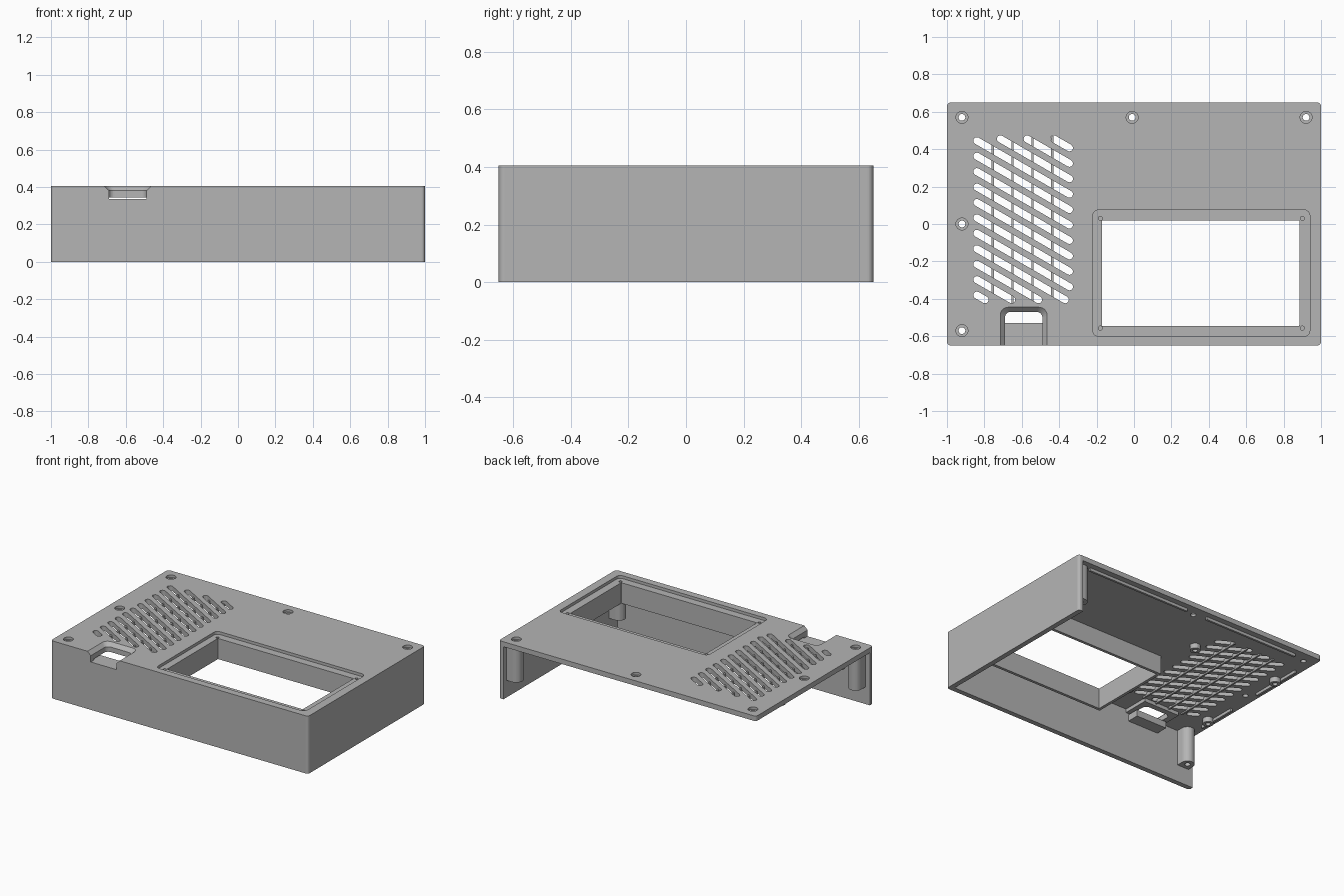
import bpy, math
from mathutils import Vector

old = bpy.data.objects.get("Cube")
if old:
    bpy.data.objects.remove(old, do_unlink=True)

grey = bpy.data.materials.new("plain grey")
grey.use_nodes = True
grey.diffuse_color = (0.46, 0.46, 0.46, 1)
grey.node_tree.nodes["Principled BSDF"].inputs["Base Color"].default_value = (0.46, 0.46, 0.46, 1)


def loft(name, low, high, z0, z1):
    """Solid between two outlines with the same number of points."""
    n = len(low)
    verts = [(x, y, z0) for x, y in low] + [(x, y, z1) for x, y in high]
    faces = [list(range(n))[::-1], list(range(n, 2 * n))]
    faces += [(i, (i + 1) % n, n + (i + 1) % n, n + i) for i in range(n)]
    mesh = bpy.data.meshes.new(name)
    mesh.from_pydata(verts, [], faces)
    mesh.materials.append(grey)
    obj = bpy.data.objects.new(name, mesh)
    bpy.context.collection.objects.link(obj)
    return obj


def outline(x0, x1, y0, y1, r=0.0, steps=6):
    """Rectangle outline with optional rounded corners."""
    if r == 0:
        return [(x0, y0), (x1, y0), (x1, y1), (x0, y1)]
    pts = []
    centres = [(x1 - r, y1 - r), (x0 + r, y1 - r), (x0 + r, y0 + r), (x1 - r, y0 + r)]
    for q, (cx, cy) in enumerate(centres):
        for i in range(steps + 1):
            a = math.pi / 2 * (q + i / steps)
            pts.append((cx + r * math.cos(a), cy + r * math.sin(a)))
    return pts


def block(name, x0, x1, y0, y1, z0, z1, r=0.0):
    pts = outline(x0, x1, y0, y1, r)
    return loft(name, pts, pts, z0, z1)


def cylinder(name, x, y, r, z0, z1, n=32):
    pts = [(x + r * math.cos(math.tau * i / n), y + r * math.sin(math.tau * i / n)) for i in range(n)]
    return loft(name, pts, pts, z0, z1)


def pill(name, a, b, r, z0, z1, steps=6):
    """Slot-shaped solid from point a to point b."""
    a, b = Vector(a), Vector(b)
    d = b - a
    ang = math.atan2(d.y, d.x)
    pts = []
    for c, start in ((b, ang - math.pi / 2), (a, ang + math.pi / 2)):
        for i in range(steps + 1):
            t = start + math.pi * i / steps
            pts.append((c.x + r * math.cos(t), c.y + r * math.sin(t)))
    return loft(name, pts, pts, z0, z1)


def combine(obj, tools, operation="DIFFERENCE"):
    """Apply booleans in turn and remove the tools."""
    for tool in tools:
        mod = obj.modifiers.new("cut", "BOOLEAN")
        mod.operation, mod.solver, mod.object = operation, "EXACT", tool
        tool.hide_render = True
    bpy.context.view_layer.update()
    graph = bpy.context.evaluated_depsgraph_get()
    mesh = bpy.data.meshes.new_from_object(obj.evaluated_get(graph))
    obj.modifiers.clear()
    obj.data = mesh
    for tool in tools:
        bpy.data.objects.remove(tool, do_unlink=True)
    return obj


TOP, UNDER, WALL = 0.405, 0.37, 0.035
X, Y = 1.0, 0.65

# Shell: top plate with a front wall and one side wall
shell = block("cover_shell", -X, X, -Y, Y, 0, TOP, 0.02)
combine(shell, [block("cavity", -2, X - WALL, -Y + WALL, 2, -1, UNDER)])

# Pocket around the cable notch, hanging under the plate
combine(shell, [block("pocket", -0.73, -0.45, -0.63, -0.43, 0.345, 0.39),
                block("ledge", -0.71, -0.47, -0.63, -0.53, 0.29, 0.336)], "UNION")

# Cable notch with flared upper edge
notch = block("notch", -0.69, -0.49, -0.8, -0.47, 0.336, 0.6, 0.03)
flare = loft("flare", outline(-0.69, -0.49, -0.8, -0.47, 0.03),
             outline(-0.73, -0.45, -0.8, -0.43, 0.05), 0.38, 0.42)
combine(shell, [notch, flare])

# Screen window and its recess
combine(shell, [block("recess", -0.22, 0.94, -0.6, 0.075, 0.385, 0.6, 0.03),
                block("window", -0.17, 0.885, -0.545, 0.02, 0.1, 0.6)])

# Screw holes with counterbores, small holes at the recess corners
screws = [(-0.92, 0.57), (-0.01, 0.57), (0.92, 0.57), (-0.92, 0), (-0.92, -0.57)]
pins = [(x, y) for x in (-0.18, 0.9) for y in (-0.557, 0.03)]
combine(shell, [cylinder("bore", x, y, 0.032, 0.388, 0.6) for x, y in screws]
        + [cylinder("hole", x, y, 0.018, 0.2, 0.6) for x, y in screws]
        + [cylinder("pin_hole", x, y, 0.011, 0.372, 0.6, 16) for x, y in pins])

# Slanted vent slots clipped to a rectangular field
slope, left, right, high, low = 0.577, -0.84, -0.345, 0.455, -0.405
slots = []
for k in range(-3, 11):
    c = 0.445 - 0.0825 * k
    xa = max(left, left + (c - high) / slope)
    xb = min(right, left + (c - low) / slope)
    ends = [(x, c - slope * (x - left)) for x in (xa, xb)]
    slots.append(pill("slot", *ends, 0.019, 0.3, 0.6))
combine(shell, slots)

# Thin ribs running under the slots
for i in range(4):
    x = -0.755 + 0.106 * i
    block(f"vent_rib_{i + 1}", x - 0.006, x + 0.006, -0.43, 0.47, 0.36, 0.385)

# Shroud walls around the window
shroud = block("screen_shroud", -0.19, 0.905, -0.565, 0.04, 0.24, 0.38)
combine(shroud, [block("opening", -0.17, 0.885, -0.545, 0.02, 0, 1)]
        + [cylinder("pin_hole", x, y, 0.011, 0.372, 0.6, 16) for x, y in pins])

# Long screw bosses against the walls
for name, x, y, wx, wy in (("back_left_boss", 0.92, 0.57, 1, 0),
                           ("front_left_boss", 0.92, -0.57, 1, 0),
                           ("front_right_boss", -0.92, -0.57, 0, -1)):
    boss = cylinder(name, x, y, 0.045, 0.12, 0.375)
    web = block("web", x - (0.045 if wy else 0), x + 0.045, y - (0.045 if wx else 0.05),
                y + (0.045 if wx else 0), 0.12, 0.375)
    combine(boss, [web], "UNION")
    combine(boss, [cylinder("hole", x, y, 0.018, 0, 1)])

# Low ring bosses under the plate for the fan
for i, (x, y) in enumerate([(-0.93, 0.28), (-0.27, 0.28), (-0.27, -0.38), (-0.93, -0.38)]):
    ring = cylinder(f"fan_boss_{i + 1}", x, y, 0.034, 0.335, 0.375)
    combine(ring, [cylinder("hole", x, y, 0.016, 0, 0.36)])

# Locating ribs along the open edges
for i, (x0, x1) in enumerate([(0.07, 0.87), (-0.82, -0.09)]):
    block(f"back_rib_{i + 1}", x0, x1, 0.595, 0.61, 0.35, 0.375)
for i, (y0, y1) in enumerate([(-0.47, -0.18), (0.07, 0.45)]):
    block(f"side_rib_{i + 1}", -0.965, -0.95, y0, y1, 0.35, 0.375)
